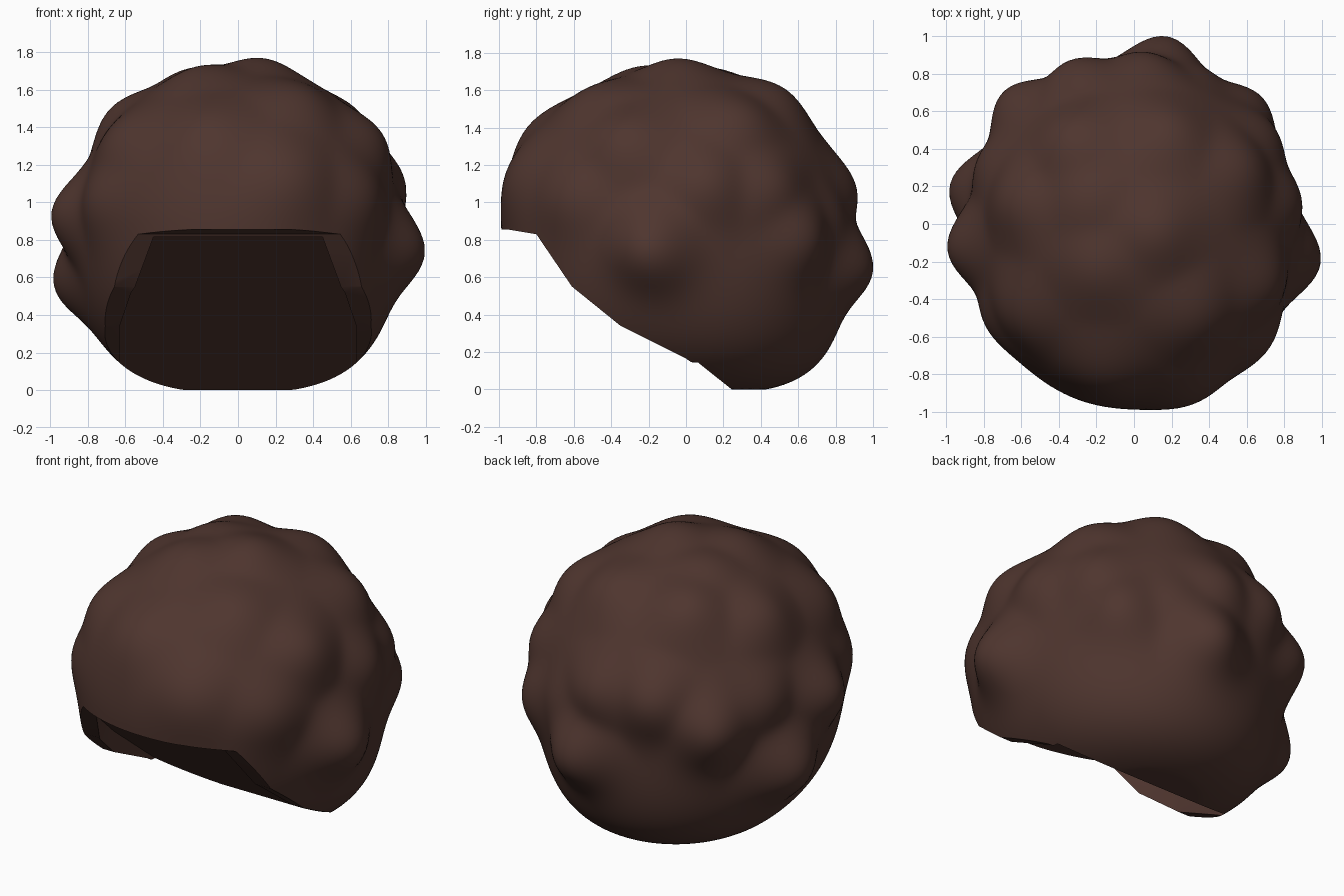
import bpy, bmesh, math
from mathutils import Vector

if "Cube" in bpy.data.objects:
    bpy.data.objects.remove(bpy.data.objects["Cube"])

CENTRE_Z = 0.88
# rounded curls, given as offsets from the middle of the mass: (x, y, z, height)
CURLS = [
    (-.67, .68, .02, .14), (-.35, .47, .69, .08), (-.33, .83, .19, .10),
    (-.97, .19, -.31, .165), (-.97, -.13, .05, .15), (.17, .95, -.22, .165),
    (.66, .66, -.08, .11), (.74, .50, .20, .07), (.36, .84, -.02, .06),
    (.95, -.20, -.14, .16), (.85, .12, .22, .07), (.72, -.33, .45, .08),
    (.58, .30, .55, .06), (.20, .50, .69, .06), (.13, -.05, .88, .065),
    (-.20, -.25, .82, .05), (.35, -.50, .68, .05), (-.62, .12, .56, .065),
    (-.60, -.45, .43, .06), (-.15, -.72, .45, .05), (.28, -.85, .24, .05),
    (-.28, .15, .85, .04), (-.85, .35, .15, .06), (.05, .88, .18, .08),
    (-.74, -.50, .12, .06), (.68, -.62, .15, .06),
]
CURLS = [(Vector(c[:3]).normalized(), c[3]) for c in CURLS]


def base_radius(d):
    """Radius of the smooth mass in direction d."""
    ry, q = (0.85, 2.0) if d.y > 0 else (0.985, 2.15)
    rz, p = (0.83, 2.15) if d.z > 0 else (0.90, 2.8)
    flat = (abs(d.x / 0.85) ** q + abs(d.y / ry) ** q) ** (1 / q)
    return (flat ** p + (abs(d.z) / rz) ** p) ** (-1 / p)


def bump(d):
    """Softly blended height of the curls in direction d."""
    return sum((h * math.exp(-(d.angle(c) / 0.24) ** 2)) ** 2.5 for c, h in CURLS) ** 0.4


def prism(name, profile):
    """Hidden cutter: side profile of (y, z, half width) points spanned across x."""
    bm = bmesh.new()
    left = [bm.verts.new((-w, y, z)) for y, z, w in profile]
    right = [bm.verts.new((w, y, z)) for y, z, w in profile]
    bm.faces.new(left)
    bm.faces.new(right)
    for i in range(len(profile)):
        bm.faces.new((left[i - 1], left[i], right[i], right[i - 1]))
    bmesh.ops.triangulate(bm, faces=bm.faces)
    bmesh.ops.recalc_face_normals(bm, faces=bm.faces)
    mesh = bpy.data.meshes.new(name)
    bm.to_mesh(mesh)
    bm.free()
    mesh.materials.append(hair_brown)
    obj = bpy.data.objects.new(name, mesh)
    bpy.context.collection.objects.link(obj)
    obj.hide_render = True
    return obj


hair_brown = bpy.data.materials.new("hair brown")
hair_brown.diffuse_color = (0.078, 0.036, 0.028, 1)
hair_brown.use_nodes = True
hair_brown.node_tree.nodes["Principled BSDF"].inputs["Base Color"].default_value = hair_brown.diffuse_color

# curly hair mass
bm = bmesh.new()
bmesh.ops.create_icosphere(bm, subdivisions=6, radius=1)
for v in bm.verts:
    d = v.co.normalized()
    p = d * (base_radius(d) + bump(d))
    if p.z < 0:
        p.y += 0.12 * (p.z / 0.9) ** 2      # nape leans backwards
    p.z = max(p.z + CENTRE_Z, 0)
    v.co = p
mesh = bpy.data.meshes.new("curly_hair")
bm.to_mesh(mesh)
bm.free()
mesh.materials.append(hair_brown)
hair = bpy.data.objects.new("curly_hair", mesh)
bpy.context.collection.objects.link(hair)

# rim of the face opening, then the flat sloping recess inside it
rim = prism("rim_cutter", [(y, z, 1.5) for y, z in (
    (-1.4, .87), (-.95, .855), (-.8, .83), (-.61, .55), (-.35, .34),
    (0, .165), (.25, -.005), (.25, -.5), (-1.4, -.5))])
recess = prism("recess_cutter", [
    (-.79, .823, .45), (-.57, .648, .57), (-.35, .473, .63), (.25, -.004, .63),
    (.25, -.3, .63), (-.35, -.1, .63), (-.57, .2, .57), (-.79, .5, .45)])

bpy.context.view_layer.objects.active = hair
hair.select_set(True)
for cutter in (rim, recess):
    cut = hair.modifiers.new(cutter.name, 'BOOLEAN')
    cut.operation = 'DIFFERENCE'
    cut.solver = 'EXACT'
    cut.object = cutter
    bpy.ops.object.modifier_apply(modifier=cut.name)
    bpy.data.objects.remove(cutter)

# smooth everything but the edges of the opening
bpy.ops.object.shade_smooth_by_angle(angle=math.radians(35))
